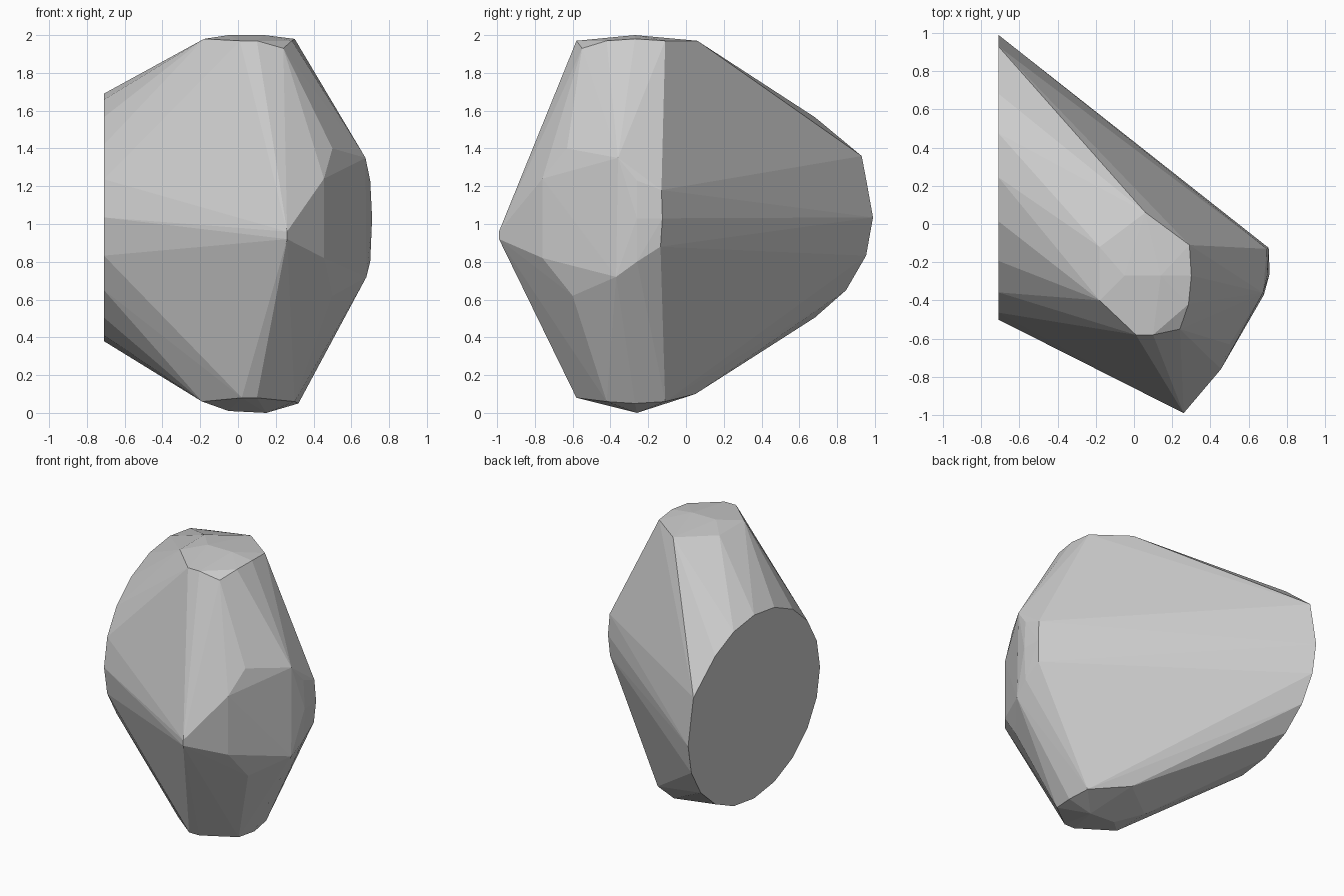
import bpy, bmesh
from math import cos, sin, tau

# Cut face: 20-sided ellipse lying in the plane x = -0.71
pts = [(-0.71, 0.245 + 0.745 * cos(tau * i / 20), 1.035 + 0.655 * sin(tau * i / 20))
       for i in range(20)]
pts.append((-0.71, 0.93, 1.36))

# Top cap: rim and flat crown
pts += [(0.06, 0.06, 1.97), (0.29, -0.11, 1.97), (0.30, -0.27, 1.98),
        (0.285, -0.42, 1.97), (0.24, -0.55, 1.93), (0.10, -0.58, 1.97),
        (0.01, -0.58, 1.97), (-0.18, -0.40, 1.98), (-0.18, -0.12, 1.98),
        (-0.05, -0.27, 2.0), (0.14, -0.27, 2.0)]

# Bottom cap: rim and resting ridge
pts += [(0.06, 0.05, 0.10), (0.30, -0.11, 0.06), (0.32, -0.27, 0.05),
        (0.30, -0.42, 0.06), (0.10, -0.58, 0.08), (0.02, -0.58, 0.08),
        (-0.19, -0.40, 0.06), (-0.19, -0.12, 0.06),
        (-0.05, -0.26, 0.01), (0.15, -0.26, 0.0)]

# Right-hand bulge
pts += [(0.695, -0.13, 1.18), (0.705, -0.125, 1.03), (0.695, -0.135, 0.88),
        (0.71, -0.26, 1.03), (0.70, -0.26, 1.23), (0.70, -0.26, 0.80),
        (0.675, -0.36, 1.35), (0.68, -0.37, 0.72),
        (0.50, -0.63, 1.40), (0.50, -0.60, 0.62),
        (0.455, -0.76, 1.24), (0.455, -0.76, 0.82), (0.35, -0.80, 1.24)]

# Front tip
pts += [(0.26, -0.99, 0.92), (0.26, -0.99, 0.96)]

# Faceted rock: convex skin over all the corners
bm = bmesh.new()
for p in pts:
    bm.verts.new(p)
bmesh.ops.convex_hull(bm, input=bm.verts[:])
bmesh.ops.delete(bm, geom=[v for v in bm.verts if not v.link_faces], context='VERTS')
bmesh.ops.dissolve_limit(bm, angle_limit=0.01, verts=bm.verts[:], edges=bm.edges[:])
bmesh.ops.recalc_face_normals(bm, faces=bm.faces[:])
mesh = bpy.data.meshes.new("faceted_rock")
bm.to_mesh(mesh)
bm.free()
bpy.context.collection.objects.link(bpy.data.objects.new("faceted_rock", mesh))
